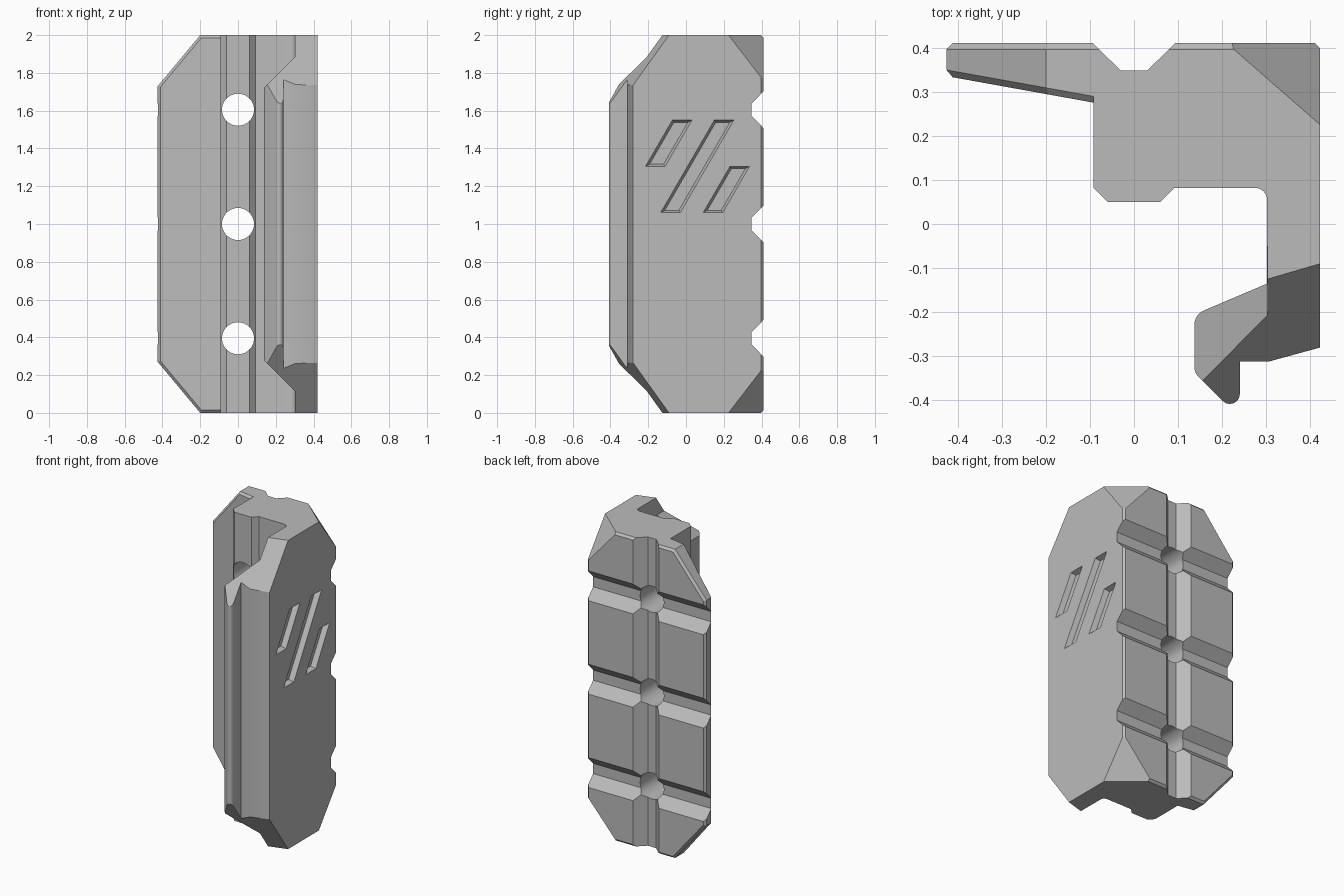
import bpy, bmesh, math
from mathutils import Vector

if "Cube" in bpy.data.objects:
    bpy.data.objects.remove(bpy.data.objects["Cube"], do_unlink=True)

grey = bpy.data.materials.new("plain_grey")
grey.use_nodes = True
colour = (0.5, 0.5, 0.5, 1)
grey.diffuse_color = colour
grey.node_tree.nodes["Principled BSDF"].inputs["Base Color"].default_value = colour


def rounded(points, segments=6):
    """Replace each corner (x, y, radius) by an arc of that radius."""
    out = []
    for i, (x, y, r) in enumerate(points):
        p = Vector((x, y))
        if not r:
            out.append(p)
            continue
        a = (Vector(points[i - 1][:2]) - p).normalized()
        b = (Vector(points[(i + 1) % len(points)][:2]) - p).normalized()
        half = a.angle(b) / 2
        centre = p + (a + b).normalized() * r / math.sin(half)
        start = p + a * r / math.tan(half) - centre
        end = p + b * r / math.tan(half) - centre
        sweep = start.angle_signed(end)
        for k in range(segments + 1):
            t = -sweep * k / segments
            c, s = math.cos(t), math.sin(t)
            out.append(centre + Vector((c * start.x - s * start.y, s * start.x + c * start.y)))
    return out


def loft(lower, upper):
    """Closed solid between two matching 3D outlines."""
    bm = bmesh.new()
    a = [bm.verts.new(p) for p in lower]
    b = [bm.verts.new(p) for p in upper]
    bm.faces.new(a)
    bm.faces.new(b)
    for i in range(len(a)):
        bm.faces.new((a[i - 1], a[i], b[i], b[i - 1]))
    bmesh.ops.recalc_face_normals(bm, faces=bm.faces)
    return bm


def make(name, bm):
    bmesh.ops.recalc_face_normals(bm, faces=bm.faces)
    mesh = bpy.data.meshes.new(name)
    bm.to_mesh(mesh)
    bm.free()
    obj = bpy.data.objects.new(name, mesh)
    bpy.context.collection.objects.link(obj)
    mesh.materials.append(grey)
    return obj


def prism(name, outline, axis, lo, hi):
    """Extrude a 2D outline along x or y (0 or 1)."""
    def place(u, v, w):
        return (w, u, v) if axis == 0 else (u, w, v)
    return make(name, loft([place(u, v, lo) for u, v in outline],
                           [place(u, v, hi) for u, v in outline]))


def combine(target, other, operation):
    mod = target.modifiers.new(operation.lower(), "BOOLEAN")
    mod.operation, mod.solver, mod.object = operation, "EXACT", other
    bpy.context.view_layer.objects.active = target
    bpy.ops.object.modifier_apply(modifier=mod.name)
    bpy.data.objects.remove(other, do_unlink=True)


def slice_off(bm, p1, p2, p3):
    """Cut away everything above a plane, and its mirror image below mid height."""
    for flip in (False, True):
        a, b, c = [Vector((p[0], p[1], 2 - p[2] if flip else p[2])) for p in (p1, p2, p3)]
        n = (b - a).cross(c - a).normalized()
        if n.dot(Vector((0, 0, 1)) - a) > 0:
            n = -n
        cut = bmesh.ops.bisect_plane(bm, geom=bm.verts[:] + bm.edges[:] + bm.faces[:],
                                     plane_co=a, plane_no=n, clear_outer=True)
        edges = [e for e in cut["geom_cut"] if isinstance(e, bmesh.types.BMEdge)]
        bmesh.ops.edgeloop_fill(bm, edges=edges)


# Main body with side wall and hooked lip
section = rounded([
    (-0.092, 0.41, 0), (0.41, 0.41, 0), (0.422, 0.398, 0),
    (0.422, -0.28, 0), (0.305, -0.312, 0), (0.24, -0.312, 0), (0.24, -0.44, 0.0226),
    (0.137, -0.337, 0.03), (0.137, -0.205, 0.035), (0.302, -0.135, 0),
    (0.302, 0.082, 0.028), (0.092, 0.082, 0), (0.06, 0.05, 0),
    (-0.06, 0.05, 0), (-0.092, 0.082, 0)])
bm = loft([(p.x, p.y, 0) for p in section], [(p.x, p.y, 2) for p in section])
slice_off(bm, (0.302, -0.125, 2), (0.422, -0.09, 2), (0.422, -0.28, 1.735))
slice_off(bm, (0.21, 0.41, 2), (0.422, 0.225, 2), (0.422, 0.41, 1.76))
body = make("rail_cover", bm)

# Tapered side flange with clipped corners and bevelled rim
rim = [(-0.425, 0.27), (-0.2, 0), (-0.05, 0), (-0.05, 2), (-0.2, 2), (-0.425, 1.73)]
bm = loft([(x, 0.333 - 0.18 * (x + 0.413), z) for x, z in rim],
          [(x, 0.41, z) for x, z in rim])
rim_edges = [e for e in bm.edges
             if abs(e.verts[0].co.y - e.verts[1].co.y) < 0.05
             and not all(v.co.x > -0.1 for v in e.verts)
             and any(len(f.verts) == 6 for f in e.link_faces)]
bmesh.ops.bevel(bm, geom=rim_edges, offset=0.014, segments=1, affect="EDGES")
combine(body, make("flange", bm), "UNION")

# Lengthwise back groove
bm = loft([(x, y, -0.1) for x, y in ((-0.104, 0.42), (-0.03, 0.348), (0.03, 0.348), (0.104, 0.42))],
          [(x, y, 2.1) for x, y in ((-0.104, 0.42), (-0.03, 0.348), (0.03, 0.348), (0.104, 0.42))])
combine(body, make("long_groove", bm), "DIFFERENCE")

# Cross grooves and through holes
for z in (0.395, 1.0, 1.605):
    groove = [(0.42, z - 0.107), (0.348, z - 0.033), (0.348, z + 0.033), (0.42, z + 0.107)]
    combine(body, prism("cross_groove", groove, 0, -0.6, 0.6), "DIFFERENCE")
    circle = [(0.085 * math.cos(math.tau * k / 40), z + 0.085 * math.sin(math.tau * k / 40))
              for k in range(40)]
    combine(body, prism("bolt_hole", circle, 1, -0.05, 0.6), "DIFFERENCE")

# Sloped lip ends and back edge chamfers, top and bottom
for flip in (False, True):
    def up(points):
        return [(u, 2 - v if flip else v) for u, v in points]
    lip = up([(0, 1.583), (0.3025, 1.8855), (0.3025, 2.1), (0, 2.1)])
    combine(body, prism("lip_cut", lip, 1, -0.6, -0.05), "DIFFERENCE")
    edge = up([(0.386, 2.01), (0.43, 2.01), (0.43, 1.966)])
    combine(body, prism("edge_cut", edge, 0, -0.19, 0.6), "DIFFERENCE")

# Slanted recesses with tapered walls on the side wall
for y, z, height in ((-0.215, 1.305, 0.245), (-0.135, 1.06, 0.49), (0.09, 1.06, 0.245)):
    def slot(x, inset):
        lo, hi = z + inset, z + height - inset
        run = 0.58
        left = y + 1.3 * inset
        wide = 0.105 - 2.6 * inset
        return [(x, left + (v - z) * run + w, v)
                for v, w in ((lo, 0), (lo, wide), (hi, wide), (hi, 0))]
    combine(body, make("recess", loft(slot(0.39, 0.012), slot(0.426, -0.001))), "DIFFERENCE")

# Shading
bpy.ops.object.select_all(action="DESELECT")
body.select_set(True)
bpy.context.view_layer.objects.active = body
bpy.ops.object.shade_smooth_by_angle(angle=math.radians(25))
